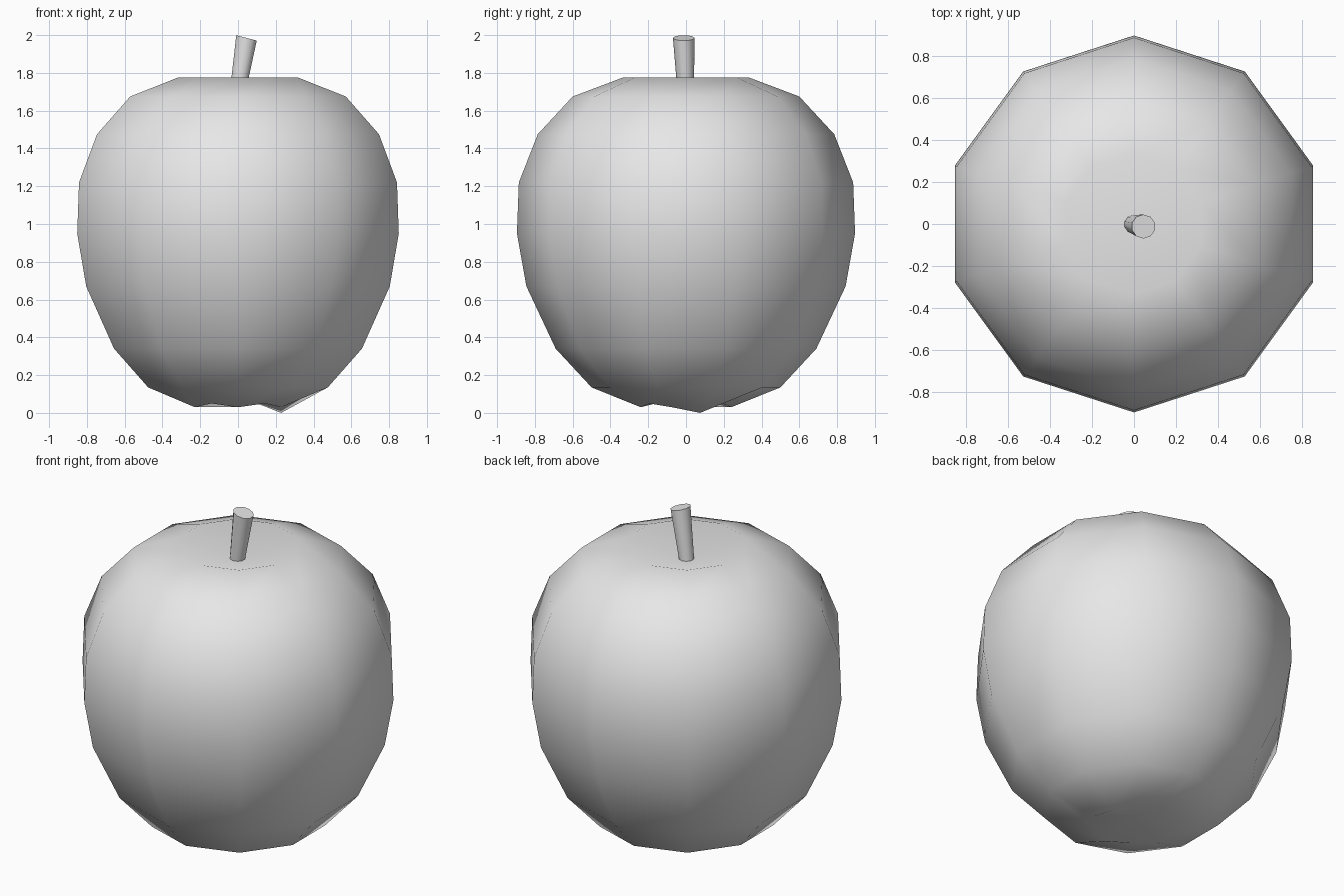
import bpy
import bmesh
import math
from mathutils import Vector

cube = bpy.data.objects.get("Cube")
if cube:
    bpy.data.objects.remove(cube, do_unlink=True)

grey = bpy.data.materials.new("plain_grey")
grey.use_nodes = True
grey.diffuse_color = (0.8, 0.8, 0.8, 1)
grey.node_tree.nodes["Principled BSDF"].inputs["Base Color"].default_value = (0.8, 0.8, 0.8, 1)

SIDES = 10


def ring(bm, centre, radius, tilt=0.0):
    """Ring of vertices with one corner at the back; tilt slopes it along x."""
    verts = []
    for i in range(SIDES):
        a = math.pi / 2 + math.tau * i / SIDES
        x, y = radius * math.cos(a), radius * math.sin(a)
        verts.append(bm.verts.new(Vector(centre) + Vector((x, y, tilt * x))))
    return verts


def bridge(bm, lower, upper):
    for i in range(SIDES):
        j = (i + 1) % SIDES
        bm.faces.new((lower[i], lower[j], upper[j], upper[i]))


def finish(bm, name, angle):
    bmesh.ops.recalc_face_normals(bm, faces=bm.faces)
    mesh = bpy.data.meshes.new(name)
    bm.to_mesh(mesh)
    bm.free()
    obj = bpy.data.objects.new(name, mesh)
    bpy.context.collection.objects.link(obj)
    mesh.materials.append(grey)
    bpy.ops.object.select_all(action="DESELECT")
    obj.select_set(True)
    bpy.context.view_layer.objects.active = obj
    bpy.ops.object.shade_smooth_by_angle(angle=math.radians(angle))
    return obj


# Fruit body: ten-sided lathe with a dimple at each end
profile = [(0.24, 0.03), (0.50, 0.135), (0.69, 0.34), (0.845, 0.67),
           (0.895, 0.95), (0.885, 1.22), (0.785, 1.475), (0.60, 1.675),
           (0.335, 1.775)]
bm = bmesh.new()
rings = [ring(bm, (0, 0, z), r) for r, z in profile]
for lower, upper in zip(rings, rings[1:]):
    bridge(bm, lower, upper)

# Uneven foot: one low bump on the left, slightly raised corners beside it
for v in rings[0]:
    if v.co.x > 0.2 and v.co.y > 0:
        v.co.z = 0.0
    elif 0.1 < abs(v.co.x) < 0.2 and (v.co.y < 0 or v.co.x > 0):
        v.co.z = 0.05

# Dimple centres
for edge, z in ((rings[0], 0.09), (rings[-1], 1.68)):
    tip = bm.verts.new((0, 0, z))
    for i in range(SIDES):
        bm.faces.new((edge[i], edge[(i + 1) % SIDES], tip))
finish(bm, "fruit_body", 80)

# Stem: leaning tapered cylinder with a slanted flat end
bm = bmesh.new()
base = ring(bm, (-0.008, 0, 1.66), 0.042)
top = ring(bm, (0.045, -0.012, 1.985), 0.057, tilt=-0.26)
bridge(bm, base, top)
bm.faces.new(base)
bm.faces.new(top)
finish(bm, "stem", 40)
